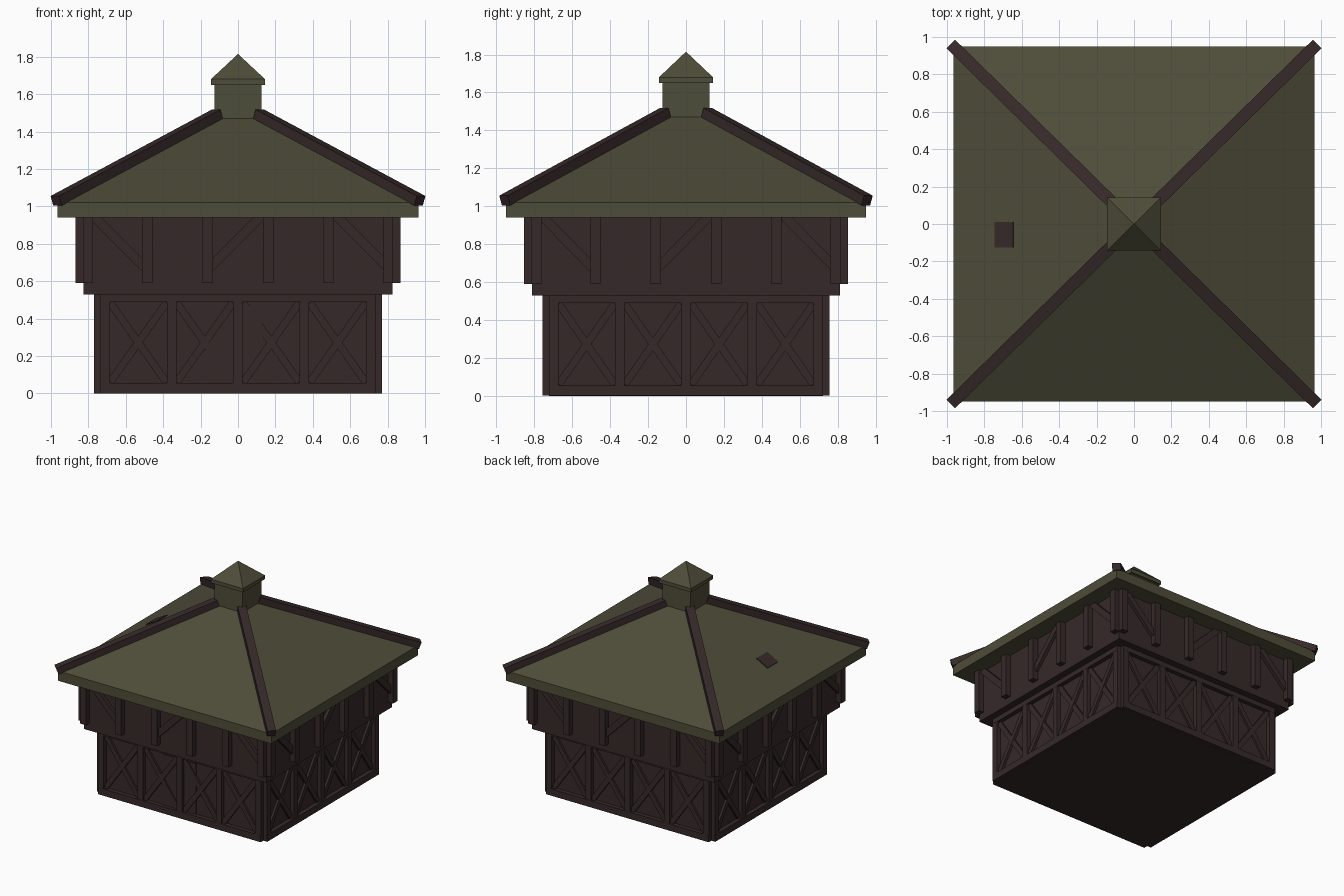
import bpy, bmesh, math
from mathutils import Matrix, Vector

if "Cube" in bpy.data.objects:
    bpy.data.objects.remove(bpy.data.objects["Cube"], do_unlink=True)

DEPTH_SCALE = Matrix.Diagonal((1, 0.983, 1, 1))  # plan is slightly shallower than wide


def material(name, rgb):
    mat = bpy.data.materials.new(name)
    mat.use_nodes = True
    color = (*rgb, 1)
    mat.diffuse_color = color
    mat.node_tree.nodes["Principled BSDF"].inputs["Base Color"].default_value = color
    return mat


timber = material("dark_timber", (0.037, 0.022, 0.022))
roofing = material("moss_green", (0.076, 0.074, 0.041))


def finish(name, bm, mat):
    bm.transform(DEPTH_SCALE)
    bmesh.ops.recalc_face_normals(bm, faces=bm.faces)
    mesh = bpy.data.meshes.new(name)
    bm.to_mesh(mesh)
    bm.free()
    mesh.materials.append(mat)
    obj = bpy.data.objects.new(name, mesh)
    bpy.context.collection.objects.link(obj)
    return obj


def square_loft(name, profile, mat):
    """Stack of square rings given as (half width, height)."""
    bm = bmesh.new()
    rings = []
    for half, z in profile:
        corners = [(-1, -1), (1, -1), (1, 1), (-1, 1)]
        if half == 0:
            corners = corners[:1]
        rings.append([bm.verts.new((x * half, y * half, z)) for x, y in corners])
    for low, high in zip(rings, rings[1:]):
        for i in range(4):
            j = (i + 1) % 4
            top = [high[0]] if len(high) == 1 else [high[j], high[i]]
            bm.faces.new([low[i], low[j]] + top)
    for ring in (rings[0], rings[-1]):
        if len(ring) == 4:
            bm.faces.new(ring)
    return finish(name, bm, mat)


def wall_bar(bm, side, a, b, width, near, far):
    """Bar on one wall from a to b, each (along wall, height)."""
    a, b = Vector(a), Vector(b)
    mid, run = (a + b) / 2, b - a
    spin = Matrix.Rotation(side * math.pi / 2, 4, "Z")
    tilt = Matrix.Rotation(-math.atan2(run.y, run.x), 4, "Y")
    place = Matrix.Translation((mid.x, -(near + far) / 2, mid.y))
    size = Matrix.Diagonal((run.length, far - near, width, 1))
    bmesh.ops.create_cube(bm, size=1, matrix=spin @ place @ tilt @ size)


# Solid bodies
LOWER, UPPER = 0.735, 0.825
square_loft("lower_walls", [(LOWER, 0), (LOWER, 0.55)], timber)
square_loft("upper_walls", [(UPPER, 0.53), (UPPER, 0.96)], timber)
square_loft("hip_roof", [(0.965, 0.94), (0.965, 1.02), (0.1, 1.484)], roofing)
square_loft("roof_turret", [(0.125, 1.44), (0.125, 1.66)], roofing)
square_loft("turret_cap", [(0.145, 1.65), (0.145, 1.68), (0, 1.815)], roofing)

# Lower storey frame: sill, head rail and posts around four panels
frame, crosses = bmesh.new(), bmesh.new()
for side in range(4):
    wall_bar(frame, side, (-LOWER, 0.028), (LOWER, 0.028), 0.055, 0.72, 0.77)
    wall_bar(frame, side, (-LOWER, 0.51), (LOWER, 0.51), 0.04, 0.72, 0.77)
    for u in (-0.71, -0.355, 0, 0.355, 0.71):
        wall_bar(frame, side, (u, 0.05), (u, 0.495), 0.05, 0.72, 0.769)
    for u in (-0.533, -0.178, 0.178, 0.533):
        for sign, face in ((1, 0.754), (-1, 0.751)):
            half = sign * 0.15
            wall_bar(crosses, side, (u - half, 0.06), (u + half, 0.485), 0.04, 0.72, face)
finish("lower_frame", frame, timber)
finish("cross_braces", crosses, timber)

# Upper storey posts and slanted braces
posts, braces = bmesh.new(), bmesh.new()
for side in range(4):
    for u in (-0.802, -0.485, -0.162, 0.162, 0.485, 0.802):
        wall_bar(posts, side, (u, 0.59), (u, 0.95), 0.055, 0.81, 0.87)
    for u, lean in ((-0.5, -1), (-0.15, 1), (0.8, -1)):
        wall_bar(braces, side, (u, 0.675), (u + lean * 0.275, 0.95), 0.05, 0.81, 0.85)
finish("upper_posts", posts, timber)
finish("upper_braces", braces, timber)

# Thin door plate behind the front crosses
door = bmesh.new()
wall_bar(door, 0, (-0.02, 0.05), (-0.02, 0.47), 0.3, 0.735, 0.743)
finish("front_door", door, timber)

# Four beams along the roof hips
hips = bmesh.new()
for sx in (-1, 1):
    for sy in (-1, 1):
        start = Vector((0.972 * sx, 0.972 * sy, 1.03))
        end = Vector((0.11 * sx, 0.11 * sy, 1.492))
        run = end - start
        along = run.normalized()
        across = along.cross(Vector((0, 0, 1))).normalized()
        up = across.cross(along)
        turn = Matrix((along, across, up)).transposed().to_4x4()
        size = Matrix.Diagonal((run.length, 0.065, 0.055, 1))
        bmesh.ops.create_cube(
            hips, size=1, matrix=Matrix.Translation((start + end) / 2) @ turn @ size)
finish("hip_beams", hips, timber)

# Small hatch lying on the right-hand roof slope
hatch = bmesh.new()
slope = math.atan2(0.464, 0.865)
roof_z = 1.02 + (0.965 - 0.695) * math.tan(slope)
place = Matrix.Translation((-0.695, -0.058, roof_z + 0.002))
tilt = Matrix.Rotation(-slope, 4, "Y")
size = Matrix.Diagonal((0.1 / math.cos(slope), 0.138, 0.008, 1))
bmesh.ops.create_cube(hatch, size=1, matrix=place @ tilt @ size)
finish("roof_hatch", hatch, timber)
